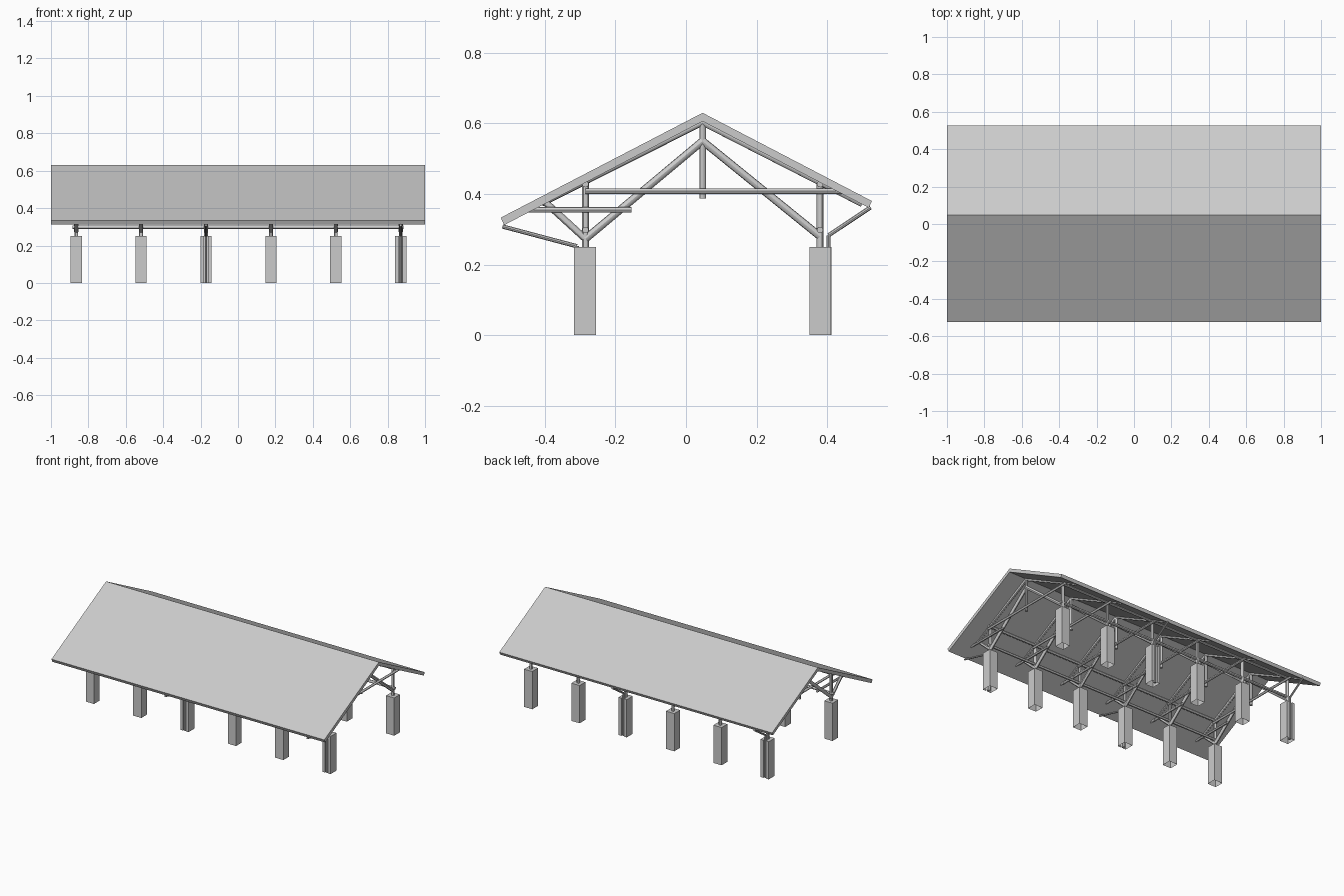
import bpy, bmesh
from mathutils import Vector

if "Cube" in bpy.data.objects:
    bpy.data.objects.remove(bpy.data.objects["Cube"])

XS = [-0.865 + 0.347 * i for i in range(6)]
YF, YB, YR = -0.285, 0.38, 0.047   # front row, back row, ridge


def finish(name, bm, smooth=False):
    bmesh.ops.recalc_face_normals(bm, faces=bm.faces)
    me = bpy.data.meshes.new(name)
    bm.to_mesh(me)
    bm.free()
    ob = bpy.data.objects.new(name, me)
    bpy.context.collection.objects.link(ob)
    if smooth:
        bpy.context.view_layer.objects.active = ob
        ob.select_set(True)
        bpy.ops.object.shade_smooth_by_angle()
        ob.select_set(False)
    return ob


def prism(name, profile, axis, length, open_start=False):
    # extrude a closed polygon along an axis
    bm = bmesh.new()
    face = bm.faces.new([bm.verts.new(p) for p in profile])
    out = bmesh.ops.extrude_face_region(bm, geom=[face], use_keep_orig=True)
    moved = [v for v in out["geom"] if isinstance(v, bmesh.types.BMVert)]
    bmesh.ops.translate(bm, verts=moved, vec=Vector(axis) * length)
    if open_start:
        bmesh.ops.delete(bm, geom=[face], context='FACES_ONLY')
    return finish(name, bm)


def tube(name, a, b, r, sides=12):
    a, b = Vector(a), Vector(b)
    d = b - a
    bm = bmesh.new()
    bmesh.ops.create_cone(bm, cap_ends=True, segments=sides, radius1=r, radius2=r, depth=d.length)
    bm.transform(d.to_track_quat('Z', 'Y').to_matrix().to_4x4())
    bmesh.ops.translate(bm, verts=bm.verts, vec=(a + b) / 2)
    return finish(name, bm, True)


# roof: uneven gable slab, constant thickness
roof = [(-0.525, 0.333), (YR, 0.63), (0.527, 0.380),
        (0.518, 0.361), (YR, 0.606), (-0.515, 0.312)]
prism("roof", [(-1, y, z) for y, z in roof], (1, 0, 0), 2)

# pillars: plain square, or grooved on the outer face for a drain pipe
for row, y, out in (("front", YF, -1), ("back", YB, 1)):
    for i, x in enumerate(XS):
        drained = i in ((2, 5) if row == "front" else (0, 3))
        h, g, e = 0.03, 0.010, 0.032
        if drained:
            pts = [(-h, -h), (h, -h), (h, e), (g, e), (g, e - 0.02),
                   (-g, e - 0.02), (-g, e), (-h, e)]
        else:
            pts = [(-h, -h), (h, -h), (h, h), (-h, h)]
        prism(row + "_pillar", [(x + px, y + out * py, 0) for px, py in pts],
              (0, 0, 1), 0.25, True)
        if drained:
            yp = y + out * 0.024
            ztop = 0.252 if row == "front" else 0.283
            eave = (x, -0.52, 0.308) if row == "front" else (x, 0.523, 0.362)
            tube(row + "_downpipe", (x, yp, 0), (x, yp, ztop), 0.006, 8)
            tube(row + "_gutter_spout", (x, yp, ztop), eave, 0.006, 8)
        tube(row + "_steel_post", (x, y, 0.25), (x, y, 0.43), 0.010)

    # long beams joining each row of posts
    for z in (0.298, 0.428):
        tube(row + "_long_beam", (-0.885, y, z), (0.885, y, z), 0.009)

# one truss over each pair of pillars
for x in XS:
    def member(name, a, b, r=0.009, dx=0.0):
        tube(name, (x + dx, *a), (x + dx, *b), r)
    member("front_rafter", (-0.41, 0.374), (YR, 0.604), 0.010)
    member("back_rafter", (0.50, 0.373), (YR, 0.604), 0.010)
    member("king_post", (YR, 0.387), (YR, 0.605))
    member("front_strut", (YF, 0.273), (YR, 0.55), 0.011)
    member("back_strut", (YB, 0.28), (YR, 0.55), 0.011)
    member("front_eave_brace", (YF, 0.273), (-0.40, 0.378), 0.010)
    member("tie_beam", (YF, 0.408), (0.44, 0.408), 0.008, 0.014)
    member("lower_tie_beam", (-0.45, 0.355), (-0.155, 0.355), 0.008, 0.014)
